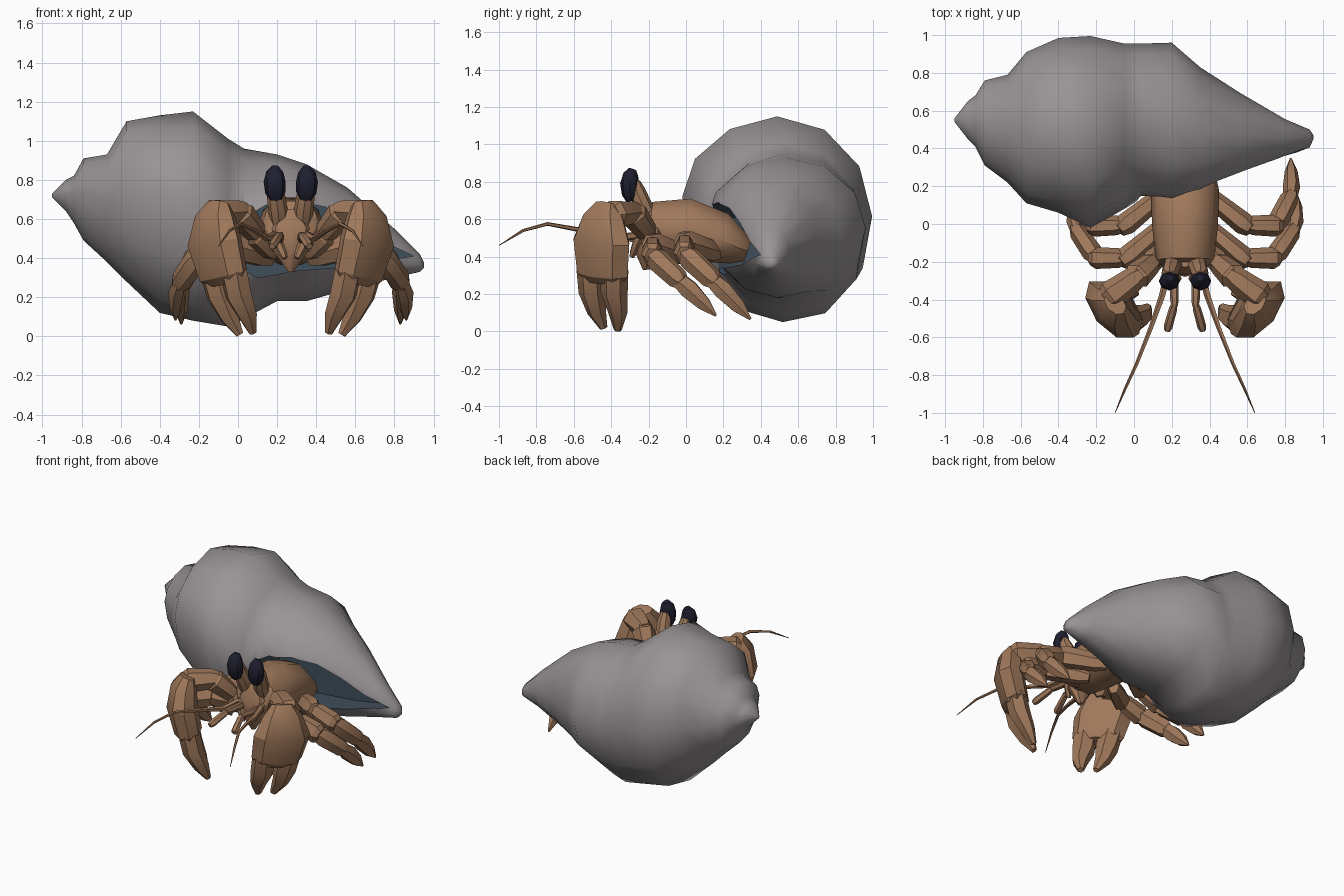
import bpy, bmesh, math
from mathutils import Vector

if "Cube" in bpy.data.objects:
    bpy.data.objects.remove(bpy.data.objects["Cube"])

CX = 0.27  # the crab's own centre line in x


def material(name, rgb):
    m = bpy.data.materials.new(name)
    m.diffuse_color = (*rgb, 1)
    m.use_nodes = True
    m.node_tree.nodes["Principled BSDF"].inputs["Base Color"].default_value = m.diffuse_color
    return m


SHELL = material("shell_grey", (0.32, 0.295, 0.305))
INNER = material("shell_inside_blue", (0.05, 0.077, 0.105))
BROWN = material("crab_brown", (0.35, 0.19, 0.105))
BLACK = material("eye_black", (0.013, 0.013, 0.028))


def skin(bm, rings):
    """Join rings of points into a closed tube."""
    vs = [[bm.verts.new(p) for p in r] for r in rings]
    n = len(rings[0])
    for a, b in zip(vs, vs[1:]):
        for i in range(n):
            j = (i + 1) % n
            bm.faces.new((a[i], a[j], b[j], b[i]))
    bm.faces.new(vs[0][::-1])
    bm.faces.new(vs[-1])


def tube(bm, path, sizes, sides=6, ref=None, turn=0):
    """Tapered limb along a path; each size is (half width, half height along ref)."""
    pts = [Vector(p) for p in path]
    rings = []
    for i, (p, s) in enumerate(zip(pts, sizes)):
        a, b = s if isinstance(s, tuple) else (s, s)
        t = (pts[min(i + 1, len(pts) - 1)] - pts[max(i - 1, 0)]).normalized()
        up = ref or (Vector((0, 0, 1)) if abs(t.z) < 0.85 else Vector((0, -1, 0)))
        u = t.cross(up).normalized()
        v = u.cross(t)
        rings.append([p + u * a * math.cos((k + turn) * math.tau / sides)
                      + v * b * math.sin((k + turn) * math.tau / sides) for k in range(sides)])
    skin(bm, rings)


def segment(bm, a, b, r0, r1, tall=1.0, ref=None):
    """One limb joint: slim start, swollen middle, slim end."""
    a, b = Vector(a), Vector(b)
    path = [a.lerp(b, t) for t in (0, 0.2, 0.85, 1)]
    tube(bm, path, [(r, r * tall) for r in (r0 * 0.7, r0, r1, r1 * 0.7)], 6, ref)


def smooth(ob, angle):
    bpy.ops.object.select_all(action='DESELECT')
    bpy.context.view_layer.objects.active = ob
    ob.select_set(True)
    bpy.ops.object.shade_smooth_by_angle(angle=math.radians(angle))


def finish(name, bm, mats, angle=40):
    bmesh.ops.recalc_face_normals(bm, faces=bm.faces[:])
    me = bpy.data.meshes.new(name)
    bm.to_mesh(me)
    bm.free()
    for m in mats:
        me.materials.append(m)
    ob = bpy.data.objects.new(name, me)
    bpy.context.collection.objects.link(ob)
    smooth(ob, angle)
    return ob


# Spiral shell: x, top z, bottom z, back y, front y of each ring
profile = [
    (-0.95, 0.73, 0.71, 0.56, 0.54), (-0.88, 0.80, 0.64, 0.65, 0.45),
    (-0.84, 0.82, 0.58, 0.68, 0.41), (-0.79, 0.91, 0.49, 0.76, 0.31),
    (-0.67, 0.93, 0.38, 0.79, 0.22), (-0.57, 1.10, 0.28, 0.91, 0.11),
    (-0.40, 1.13, 0.12, 0.985, 0.06), (-0.23, 1.15, 0.08, 0.995, -0.02),
    (-0.05, 1.01, 0.05, 0.955, 0.08), (0.03, 0.96, 0.09, 0.955, 0.13),
    (0.20, 0.93, 0.18, 0.96, 0.10), (0.35, 0.88, 0.18, 0.83, 0.145),
    (0.56, 0.76, 0.24, 0.695, 0.25), (0.80, 0.55, 0.30, 0.555, 0.355),
    (0.93, 0.42, 0.33, 0.50, 0.405), (0.95, 0.38, 0.35, 0.47, 0.45)]
bm = bmesh.new()
rings = []
for x, zt, zb, yb, yf in profile:
    ring = []
    for k in range(12):
        c, s = math.cos(k * math.tau / 12), math.sin(k * math.tau / 12)
        grow = 1.04 if c > 0.1 and s < -0.1 else 1.0       # fuller low back
        lift = 0.2 * max(0, -c) ** 2 if x < -0.1 else 0.0  # front bulge sits high
        ring.append((x, (yb + yf) / 2 + (yb - yf) / 2 * c * grow,
                     (zt + zb) / 2 + (zt - zb) / 2 * (s * grow + lift * (1 - abs(s)))))
    rings.append(ring)
skin(bm, rings)
shell = finish("shell", bm, [SHELL, INNER], 75)

# Shell mouth, hollowed out from the front
mouth = [(0.0, 0.48), (0.04, 0.61), (0.14, 0.67), (0.30, 0.69), (0.45, 0.66), (0.60, 0.58),
         (0.75, 0.48), (0.90, 0.41), (0.80, 0.395), (0.60, 0.36), (0.30, 0.335), (0.10, 0.30),
         (0.03, 0.34)]
bm = bmesh.new()
skin(bm, [[(x, -0.3, z) for x, z in mouth], [(x, 0.455, z) for x, z in mouth]])
for f in bm.faces:
    f.material_index = 1
cutter = finish("mouth_cutter", bm, [SHELL, INNER])
cutter.hide_render = True
mod = shell.modifiers.new("mouth", 'BOOLEAN')
mod.operation = 'DIFFERENCE'
mod.solver = 'EXACT'
mod.object = cutter
bpy.context.view_layer.objects.active = shell
bpy.ops.object.modifier_apply(modifier=mod.name)
bpy.data.objects.remove(cutter)
smooth(shell, 70)

# Carapace: y, centre z, half width, half height
bm = bmesh.new()
body = [(-0.225, 0.56, 0.12, 0.12), (-0.19, 0.55, 0.155, 0.15), (0.0, 0.545, 0.175, 0.175),
        (0.18, 0.50, 0.18, 0.145), (0.27, 0.45, 0.16, 0.10), (0.33, 0.43, 0.10, 0.06)]
tube(bm, [(CX, y, z) for y, z, a, b in body], [(a, b) for y, z, a, b in body], 10)
finish("carapace", bm, [BROWN])

# Wedge-shaped face with small mouthparts
bm = bmesh.new()
tube(bm, [(CX, -0.19, 0.64), (CX, -0.21, 0.55), (CX, -0.22, 0.44), (CX, -0.21, 0.33)],
     [(0.05, 0.04), (0.11, 0.06), (0.09, 0.06), (0.015, 0.02)], 8)
for s in (-1, 1):
    segment(bm, (CX + s * 0.09, -0.24, 0.53), (CX + s * 0.03, -0.29, 0.40), 0.03, 0.02)
finish("face", bm, [BROWN])

for s, side in ((-1, "left"), (1, "right")):
    def P(x, y, z):
        return Vector((CX + s * x, y, z))

    # Eye stalk and eye
    bm = bmesh.new()
    tube(bm, [P(0.06, -0.19, 0.57), P(0.065, -0.215, 0.64), P(0.08, -0.262, 0.75),
              P(0.081, -0.275, 0.80)], [0.04, 0.05, 0.045, 0.03], 8)
    finish("eye_stalk_" + side, bm, [BROWN])
    bm = bmesh.new()
    tube(bm, [P(0.076, -0.29, 0.70), P(0.079, -0.298, 0.735), P(0.083, -0.302, 0.79),
              P(0.082, -0.295, 0.84), P(0.08, -0.285, 0.868)],
         [(0.03, 0.03), (0.052, 0.045), (0.056, 0.05), (0.044, 0.04), (0.02, 0.02)], 8)
    finish("eye_" + side, bm, [BLACK])

    # Long feeler
    bm = bmesh.new()
    tube(bm, [P(0.08, -0.22, 0.52), P(0.12, -0.38, 0.50), P(0.18, -0.55, 0.54),
              P(0.255, -0.74, 0.575), P(0.315, -0.87, 0.54), P(0.37, -1.0, 0.46)],
         [0.022, 0.018, 0.013, 0.01, 0.008, 0.002], 5)
    finish("long_feeler_" + side, bm, [BROWN])

    # Short feeler
    bm = bmesh.new()
    segment(bm, P(0.06, -0.22, 0.49), P(0.055, -0.44, 0.52), 0.025, 0.022)
    segment(bm, P(0.055, -0.42, 0.52), P(0.095, -0.565, 0.46), 0.022, 0.024)
    finish("short_feeler_" + side, bm, [BROWN])

    # Claw arm
    bm = bmesh.new()
    segment(bm, P(0.08, -0.12, 0.42), P(0.19, -0.21, 0.53), 0.055, 0.06)
    segment(bm, P(0.16, -0.19, 0.51), P(0.27, -0.29, 0.64), 0.06, 0.075)
    segment(bm, P(0.23, -0.26, 0.64), P(0.42, -0.40, 0.625), 0.065, 0.08)
    finish("claw_arm_" + side, bm, [BROWN], 30)

    # Claw palm: a broad blade turned diagonally
    blade = Vector((s * 0.63, 0.78, 0))
    bm = bmesh.new()
    tube(bm, [P(0.37, -0.42, 0.68), P(0.385, -0.44, 0.61), P(0.39, -0.452, 0.48),
              P(0.345, -0.448, 0.31), P(0.335, -0.445, 0.27)],
         [(0.05, 0.07), (0.085, 0.13), (0.10, 0.19), (0.09, 0.17), (0.06, 0.13)],
         8, blade)
    finish("claw_palm_" + side, bm, [BROWN], 30)

    # Two claw fingers, side by side along the blade
    tips = {"outer": (1, P(0.26, -0.365, 0.008)), "inner": (-1, P(0.195, -0.44, 0.018))}
    for name, (d, tip) in tips.items():
        bm = bmesh.new()
        top = P(0.345, -0.447, 0.33) + blade * d * 0.082
        mid = P(0.315, -0.443, 0.21) + blade * d * 0.076
        low = mid.lerp(tip, 0.55) + blade * d * 0.012
        tube(bm, [top, mid, low, tip],
             [(0.07, 0.078), (0.07, 0.074), (0.05, 0.052), (0.02, 0.022)], 6, blade)
        finish("claw_finger_" + name + "_" + side, bm, [BROWN], 30)

    # Two walking legs
    legs = {"front": [(0.10, 0.0, 0.40), (0.34, -0.205, 0.47), (0.50, -0.18, 0.40),
                      (0.58, -0.02, 0.26), (0.59, 0.16, 0.085)],
            "rear": [(0.10, 0.17, 0.42), (0.35, -0.03, 0.48), (0.51, -0.01, 0.41),
                     (0.565, 0.16, 0.26), (0.56, 0.345, 0.065)]}
    for name, pts in legs.items():
        bm = bmesh.new()
        j = [P(*p) for p in pts]
        segment(bm, j[0], j[1], 0.05, 0.06, 1.25)
        segment(bm, j[1].lerp(j[0], 0.12), j[2], 0.052, 0.058, 1.25)
        segment(bm, j[2].lerp(j[1], 0.2), j[3], 0.055, 0.05, 1.2)
        tube(bm, [j[3].lerp(j[2], 0.15), j[3].lerp(j[4], 0.2), j[3].lerp(j[4], 0.65), j[4]],
             [(0.036, 0.045), (0.046, 0.056), (0.034, 0.042), (0.006, 0.008)])
        finish("leg_" + name + "_" + side, bm, [BROWN], 30)
